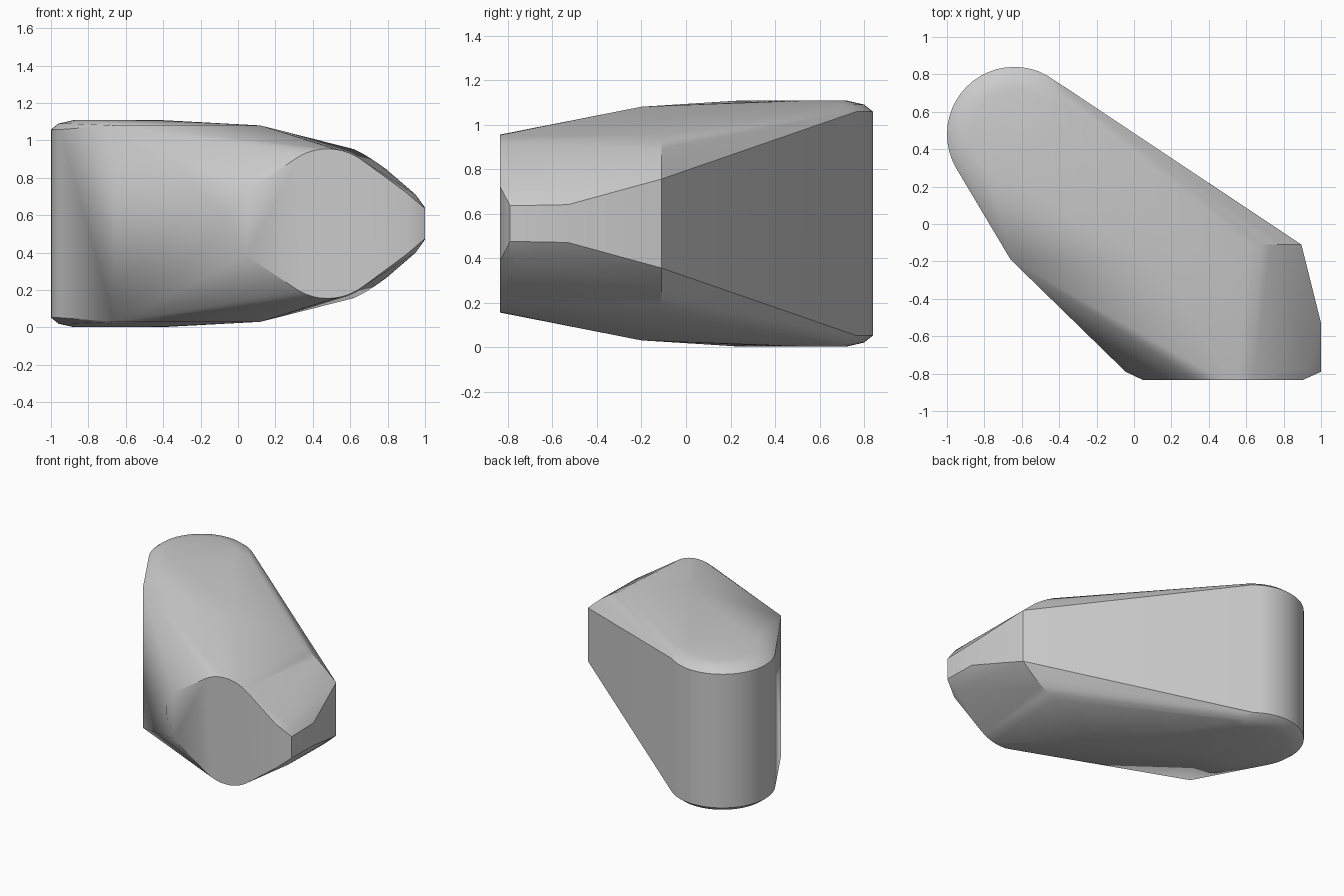
import bpy, bmesh, math

cube = bpy.data.objects.get("Cube")
if cube:
    bpy.data.objects.remove(cube)

MID = 0.555
points = []


def mirrored(x, y, h):
    """Add a point above and below the middle height."""
    points.extend([(x, y, MID + h), (x, y, MID - h)])


# Rounded back end: upright cylinder with a softened rim
for radius, h in ((0.36, 0.503), (0.32, 0.535), (0.24, 0.553)):
    for i in range(48):
        a = math.tau * i / 48
        mirrored(-0.64 + radius * math.cos(a), 0.48 + radius * math.sin(a), h)

# Upright side corner and the gentle ridges on top and underside
mirrored(-0.66, -0.19, 0.525)
mirrored(-0.4, 0.2, 0.55)
mirrored(0.12, -0.2, 0.525)

# Flat front face: rounded top and bottom, straight sides
for x, h in ((0.05, 0.175), (0.9, 0.165)):
    mirrored(x, -0.835, h)
for i in range(13):
    a = math.radians(45 + 90 * i / 12)
    mirrored(0.48 + 0.31 * math.cos(a), -0.835, 0.09 + 0.31 * math.sin(a))

# Rounded shoulder where the long side wall ends
for x, h in ((0.62, 0.398), (0.68, 0.367), (0.73, 0.335), (0.79, 0.293), (0.895, 0.2)):
    mirrored(x, -0.11, h)

# Small chamfers beside the front face
mirrored(-0.045, -0.79, 0.035)
mirrored(1.0, -0.79, 0.08)
mirrored(1.0, -0.53, 0.085)
mirrored(0.95, -0.76, 0.155)

# Wrap everything in one convex skin
bm = bmesh.new()
for p in points:
    bm.verts.new(p)
hull = bmesh.ops.convex_hull(bm, input=bm.verts[:])
loose = [v for v in bm.verts if not v.link_faces]
bmesh.ops.delete(bm, geom=loose, context="VERTS")
bmesh.ops.dissolve_limit(bm, angle_limit=math.radians(0.5), verts=bm.verts[:], edges=bm.edges[:])
bmesh.ops.recalc_face_normals(bm, faces=bm.faces[:])
mesh = bpy.data.meshes.new("stone_body")
bm.to_mesh(mesh)
bm.free()
body = bpy.data.objects.new("stone_body", mesh)
bpy.context.collection.objects.link(body)

# Plain grey surface
grey = bpy.data.materials.new("plain_grey")
grey.use_nodes = True
colour = (0.6, 0.6, 0.6, 1)
grey.diffuse_color = colour
grey.node_tree.nodes["Principled BSDF"].inputs["Base Color"].default_value = colour
mesh.materials.append(grey)

bpy.ops.object.select_all(action="DESELECT")
body.select_set(True)
bpy.context.view_layer.objects.active = body
bpy.ops.object.shade_smooth_by_angle(angle=math.radians(30))
